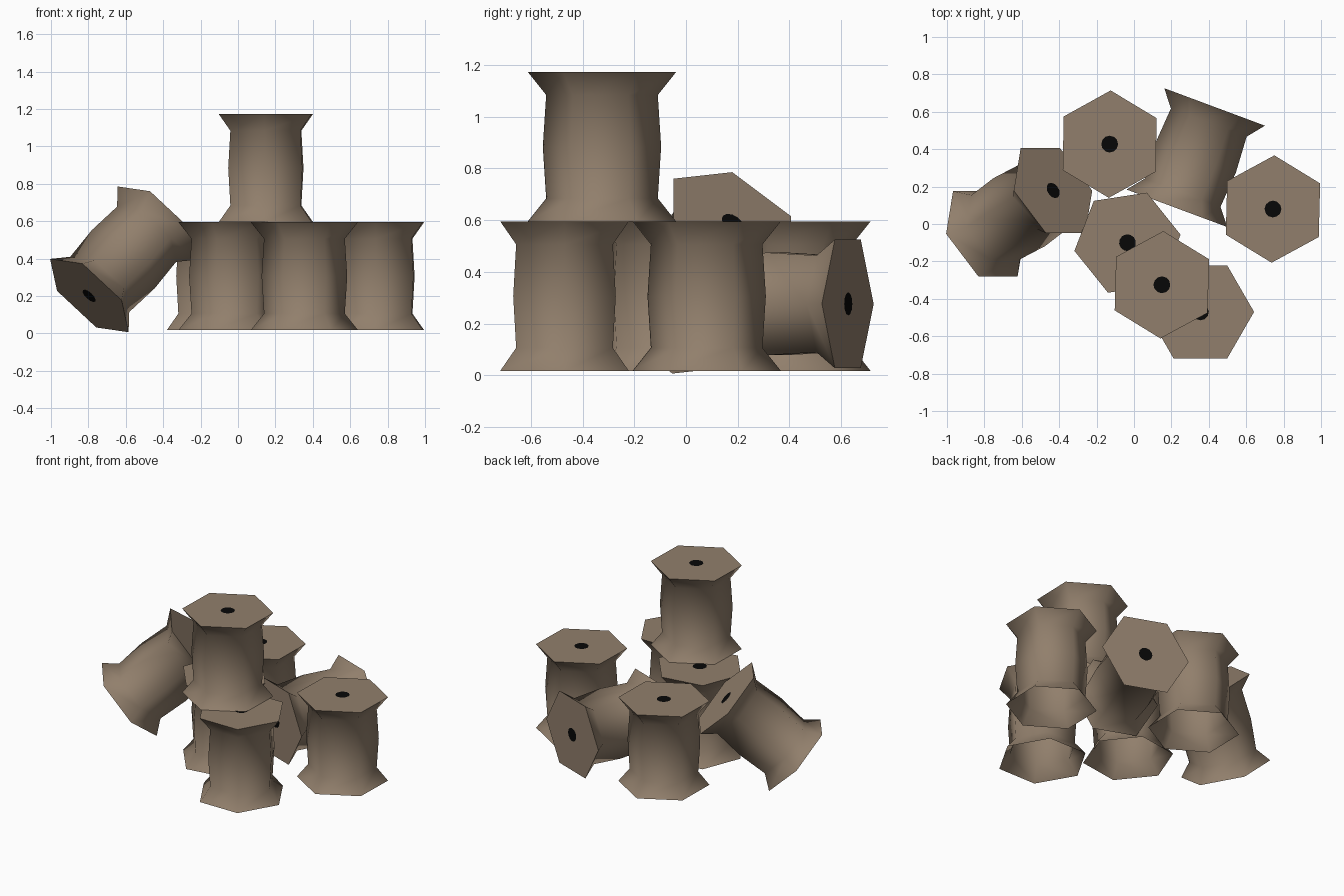
import bpy
import bmesh
from math import cos, sin, radians
from mathutils import Vector, Matrix

if "Cube" in bpy.data.objects:
    bpy.data.objects.remove(bpy.data.objects["Cube"], do_unlink=True)


def make_material(name, color):
    mat = bpy.data.materials.new(name)
    mat.use_nodes = True
    mat.diffuse_color = color
    mat.node_tree.nodes["Principled BSDF"].inputs["Base Color"].default_value = color
    return mat


wood = make_material("weathered_brown", (0.285, 0.213, 0.15, 1))
black = make_material("hole_black", (0.002, 0.002, 0.002, 1))

HALF = 0.289          # half the spool length
SIDES = 6
HOLE_RADIUS = 0.045
# (radius, height) from the lower rim to the upper rim
PROFILE = [(0.287, -HALF), (0.216, -0.2), (0.229, 0), (0.216, 0.2), (0.287, HALF)]


def make_spool(name, center, axis, corner, both_ends):
    """Six-sided flared spool; corner is the direction of one rim corner."""
    bm = bmesh.new()
    rings = []
    for radius, z in PROFILE:
        angles = [radians(360 / SIDES * i) for i in range(SIDES)]
        rings.append([bm.verts.new((radius * cos(a), radius * sin(a), z)) for a in angles])

    # smooth flared wall
    for low, high in zip(rings, rings[1:]):
        for i in range(SIDES):
            j = (i + 1) % SIDES
            bm.faces.new((low[i], low[j], high[j], high[i])).smooth = True

    # flat end plates, each with a thin dark hole disc
    ends = [(rings[-1], 1)]
    if both_ends:
        ends.append((rings[0][::-1], -1))
    for ring, side in ends:
        plate = bm.faces.new(ring)
        for edge in plate.edges:
            edge.smooth = False
        turn = Matrix.Rotation(radians(0 if side > 0 else 180), 4, "X")
        place = Matrix.Translation((0, 0, side * (HALF + 0.002))) @ turn
        disc = bmesh.ops.create_circle(bm, cap_ends=True, segments=12,
                                       radius=HOLE_RADIUS, matrix=place)
        for face in {f for v in disc["verts"] for f in v.link_faces}:
            face.material_index = 1
            face.normal_update()
            if face.normal.z * side < 0:
                face.normal_flip()

    mesh = bpy.data.meshes.new(name)
    bm.to_mesh(mesh)
    bm.free()
    mesh.materials.append(wood)
    mesh.materials.append(black)
    obj = bpy.data.objects.new(name, mesh)
    bpy.context.collection.objects.link(obj)

    # orient the spool along its axis
    z = Vector(axis).normalized()
    y = z.cross(Vector(corner)).normalized()
    x = y.cross(z)
    turn = Matrix((x, y, z)).transposed().to_4x4()
    obj.matrix_world = Matrix.Translation(center) @ turn


# standing spools, open underneath: name, x, y, z, turn in degrees
STANDING = [
    ("back_spool", -0.13, 0.427, 0.306, 29),
    ("left_spool", 0.743, 0.08, 0.306, 28.5),
    ("middle_spool", -0.035, -0.1, 0.306, 8.7),
    ("front_spool", 0.355, -0.47, 0.306, 0),
    ("top_spool", 0.149, -0.325, 0.884, 28.5),
]
for name, x, y, z, turn in STANDING:
    a = radians(turn)
    make_spool(name, (x, y, z), (0, 0, 1), (cos(a), sin(a), 0), False)

# spool lying on its side
make_spool("lying_spool", (0.33, 0.355, 0.276), (0.35, 0.94, 0), (0.94, -0.35, 0), True)

# spool leaning against the stack
make_spool("leaning_spool", (-0.614, 0.063, 0.396), (0.626, 0.4, 0.67), (-0.21, 0, 0.196), True)
